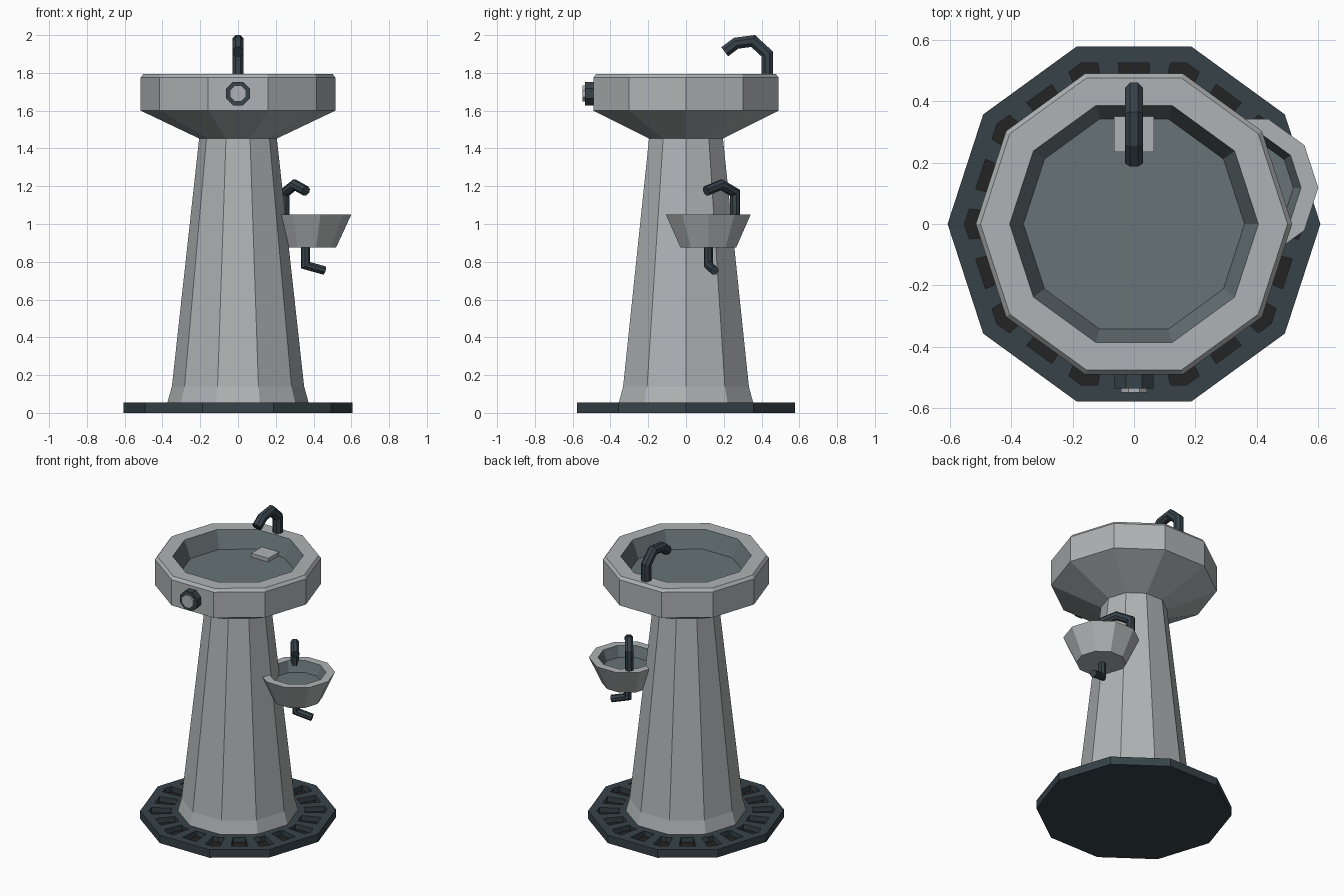
import bpy, bmesh
from math import cos, sin, pi, radians
from mathutils import Vector

cube = bpy.data.objects.get("Cube")
if cube:
    bpy.data.objects.remove(cube, do_unlink=True)


def material(name, color):
    m = bpy.data.materials.new(name)
    m.use_nodes = True
    m.diffuse_color = (*color, 1)
    bsdf = next(n for n in m.node_tree.nodes if n.type == 'BSDF_PRINCIPLED')
    bsdf.inputs["Base Color"].default_value = (*color, 1)
    return m


STONE = material("stone grey", (0.43, 0.45, 0.46))
BOWL = material("bowl blue grey", (0.135, 0.172, 0.184))
IRON = material("dark iron", (0.037, 0.055, 0.066))
SLOT = material("slot black", (0.018, 0.017, 0.017))

SIDES = 10


def finish(name, bm, mats, location=(0, 0, 0)):
    bmesh.ops.recalc_face_normals(bm, faces=bm.faces)
    mesh = bpy.data.meshes.new(name)
    bm.to_mesh(mesh)
    bm.free()
    for m in mats:
        mesh.materials.append(m)
    obj = bpy.data.objects.new(name, mesh)
    obj.location = location
    bpy.context.collection.objects.link(obj)
    return obj


def skin(bm, rings, slots=None):
    """Join rings of points into a capped tube; slots give a material per band."""
    slots = slots or [0] * (len(rings) - 1)
    loops = [[bm.verts.new(p) for p in ring] for ring in rings]
    n = len(loops[0])
    for a, b, s in zip(loops, loops[1:], slots):
        for i in range(n):
            j = (i + 1) % n
            bm.faces.new((a[i], a[j], b[j], b[i])).material_index = s
    bm.faces.new(loops[0][::-1]).material_index = slots[0]
    bm.faces.new(loops[-1]).material_index = slots[-1]


def corner(r, i, z=0.0):
    a = 2 * pi * i / SIDES
    return Vector((r * cos(a), r * sin(a), z))


def lathe(name, profile, mats, slots=None, location=(0, 0, 0)):
    bm = bmesh.new()
    skin(bm, [[corner(r, i, z) for i in range(SIDES)] for r, z in profile], slots)
    return finish(name, bm, mats, location)


def tube(name, path, apothem, normal, mat):
    """Octagonal tube with mitred bends; the path lies in the plane of the normal."""
    path = [Vector(p) for p in path]
    u = Vector(normal).normalized()
    r = apothem / cos(pi / 8)
    rings = []
    for i, p in enumerate(path):
        d_in = (p - path[max(i - 1, 0)]).normalized()
        d_out = (path[min(i + 1, len(path) - 1)] - p).normalized()
        t = (d_in + d_out).normalized()
        v = t.cross(u) / t.dot(d_in if i else d_out)
        angles = [pi / 8 + k * pi / 4 for k in range(8)]
        rings.append([p + u * r * cos(a) + v * r * sin(a) for a in angles])
    bm = bmesh.new()
    skin(bm, rings)
    return finish(name, bm, [mat])


def spout(name, origin, heading, steps, apothem):
    """Tube whose steps are (distance along heading, height) from an origin."""
    a = radians(heading)
    ox, oy = origin
    path = [(ox + d * cos(a), oy + d * sin(a), z) for d, z in steps]
    return tube(name, path, apothem, (-sin(a), cos(a), 0), IRON)


# Base plate with a recessed drain channel
TOP, FLOOR, OUTER, INNER = 0.055, 0.02, 0.552, 0.42
lathe("base_plate",
      [(0.607, 0), (0.607, TOP), (OUTER, TOP), (OUTER, FLOOR),
       (INNER, FLOOR), (INNER, TOP), (0.3, TOP)],
      [IRON, SLOT], [0, 0, 0, 1, 0, 0])

# Bars that divide the channel into slots, two per side
bm = bmesh.new()
for i in range(SIDES):
    for t0, t1 in ((0.15, 0.35), (0.65, 0.85)):
        outline = [corner(r, i).lerp(corner(r, i + 1), t)
                   for r, t in ((INNER, t0), (OUTER, t0), (OUTER, t1), (INNER, t1))]
        skin(bm, [[p + Vector((0, 0, z)) for p in outline] for z in (FLOOR, TOP)])
finish("grate_bars", bm, [IRON])

# Pedestal
lathe("pedestal", [(0.375, 0.05), (0.35, 0.14), (0.205, 1.46)], [STONE])

# Large basin
lathe("main_basin",
      [(0.2, 1.45), (0.515, 1.6), (0.515, 1.775), (0.5, 1.795),
       (0.405, 1.795), (0.36, 1.68)],
      [STONE, BOWL], [0, 0, 0, 0, 1])

# Drain block on the basin floor
bm = bmesh.new()
skin(bm, [[(x, y, z) for x, y in ((-0.065, 0.235), (0.065, 0.235),
                                  (0.065, 0.35), (-0.065, 0.35))]
          for z in (1.675, 1.705)])
finish("drain_block", bm, [STONE])

# Main faucet
spout("main_faucet", (0, 0.43), -90,
      [(0, 1.78), (0, 1.9), (0.075, 1.969), (0.165, 1.957), (0.225, 1.912)], 0.03)

# Push button on the front
for name, y0, y1, size, mat in (("button_ring", -0.47, -0.535, 0.063, IRON),
                                ("button_cap", -0.5, -0.548, 0.042, STONE)):
    tube(name, [(0, y0, 1.69), (0, y1, 1.69)], size, (1, 0, 0), mat)

# Small side basin with its faucet and waste pipe
cx, cy = 0.364, 0.118
lathe("side_basin",
      [(0.155, 0.875), (0.236, 1.05), (0.18, 1.05), (0.155, 0.98)],
      [STONE, BOWL], [0, 0, 1], (cx, cy, 0))
spout("side_faucet", (0.247, 0.26), -54,
      [(0, 1.02), (0, 1.165), (0.09, 1.208), (0.19, 1.175)], 0.025)
spout("waste_pipe", (cx - 0.007, cy), 18,
      [(0, 0.9), (0, 0.782), (0.105, 0.754)], 0.022)
